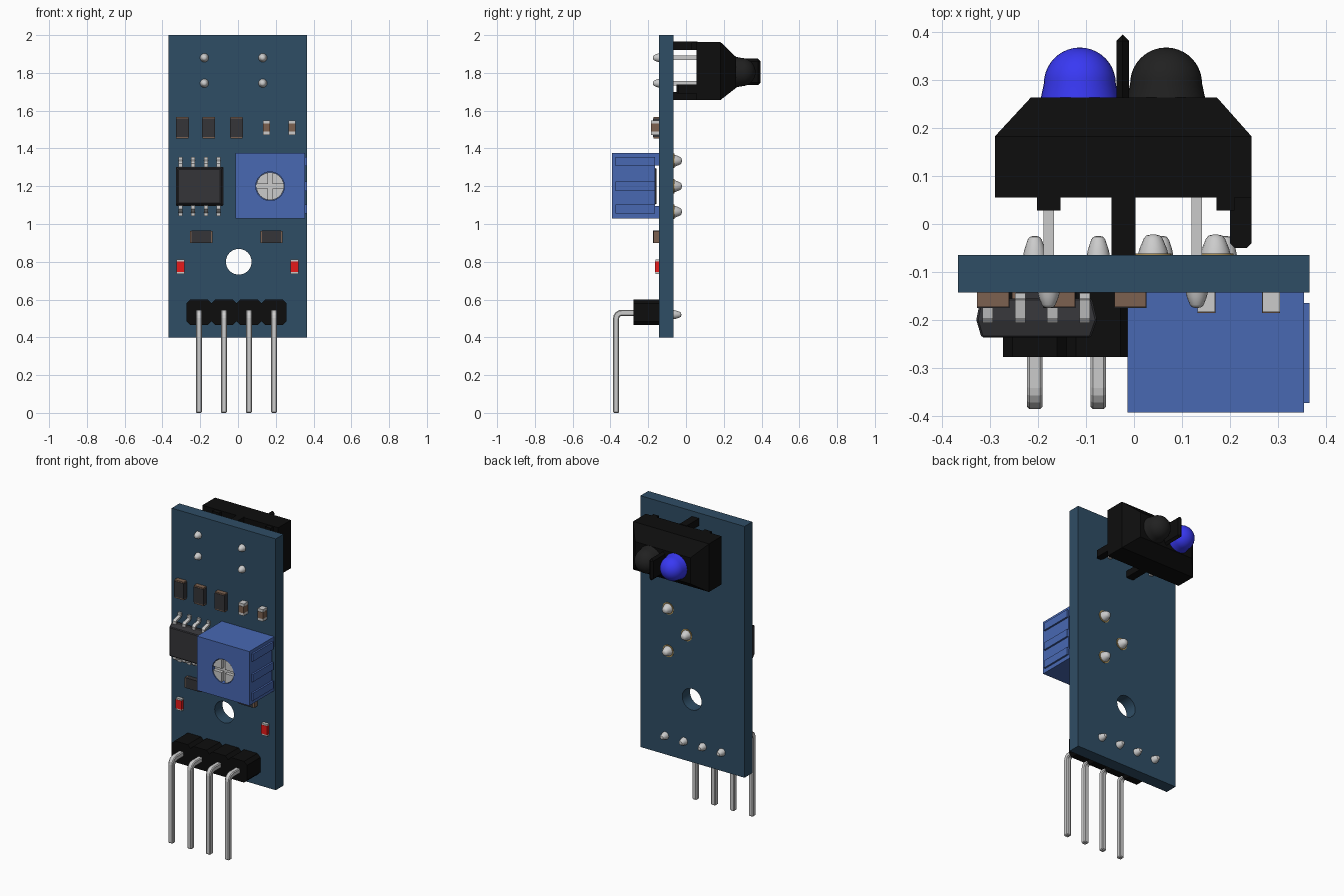
import bpy, bmesh, math
from mathutils import Vector

if "Cube" in bpy.data.objects:
    bpy.data.objects.remove(bpy.data.objects["Cube"])


def material(name, r, g, b):
    m = bpy.data.materials.new(name)
    m.diffuse_color = (r, g, b, 1)
    m.use_nodes = True
    m.node_tree.nodes["Principled BSDF"].inputs["Base Color"].default_value = m.diffuse_color
    return m


BOARD = material("board_blue", 0.028, 0.075, 0.13)
BLACK = material("black", 0.004, 0.004, 0.004)
DARK = material("dark_grey", 0.035, 0.035, 0.04)
LENS = material("dark_lens", 0.015, 0.015, 0.015)
BLUE = material("lens_blue", 0.04, 0.04, 0.9)
TRIM = material("trimmer_blue", 0.065, 0.14, 0.45)
METAL = material("metal", 0.55, 0.55, 0.54)
GOLD = material("gold", 0.45, 0.3, 0.1)
RED = material("red", 0.8, 0.01, 0.01)
BROWN = material("brown", 0.2, 0.12, 0.08)


def finish(name, bm, mat, bevel=0, smooth=False):
    bmesh.ops.recalc_face_normals(bm, faces=bm.faces)
    me = bpy.data.meshes.new(name)
    bm.to_mesh(me)
    bm.free()
    ob = bpy.data.objects.new(name, me)
    bpy.context.collection.objects.link(ob)
    me.materials.append(mat)
    if bevel:
        mod = ob.modifiers.new("bevel", 'BEVEL')
        mod.width, mod.segments = bevel, 1
    if smooth:
        bpy.ops.object.select_all(action='DESELECT')
        bpy.context.view_layer.objects.active = ob
        ob.select_set(True)
        bpy.ops.object.shade_smooth_by_angle(angle=math.radians(40))
    return ob


def loft(name, rings, mat, **kw):
    """Closed solid through rings of 3D points."""
    bm = bmesh.new()
    rows = [[bm.verts.new(p) for p in ring] for ring in rings]
    n = len(rows[0])
    for a, b in zip(rows, rows[1:]):
        for i in range(n):
            j = (i + 1) % n
            bm.faces.new((a[i], a[j], b[j], b[i]))
    bm.faces.new(rows[0])
    bm.faces.new(rows[-1])
    return finish(name, bm, mat, **kw)


def rect(y, x0, x1, z0, z1):
    return [(x0, y, z0), (x1, y, z0), (x1, y, z1), (x0, y, z1)]


def box(name, x0, x1, y0, y1, z0, z1, mat, **kw):
    return loft(name, [rect(y0, x0, x1, z0, z1), rect(y1, x0, x1, z0, z1)], mat, **kw)


def prism(name, poly, y0, y1, mat, **kw):
    return loft(name, [[(x, y, z) for x, z in poly] for y in (y0, y1)], mat, **kw)


def turned(name, x, z, profile, mat, n=24):
    """Round part about the y axis from (radius, y) pairs."""
    rings = [[(x + r * math.cos(2 * math.pi * i / n), y, z + r * math.sin(2 * math.pi * i / n))
              for i in range(n)] for r, y in profile]
    return loft(name, rings, mat, smooth=True)


def strip(name, path, t, x, w, mat, **kw):
    """Bent flat metal: a (y, z) path given thickness t and width w."""
    pts = [Vector(p) for p in path]
    left, right = [], []
    for i, p in enumerate(pts):
        d0 = (p - pts[i - 1]).normalized() if i else (pts[1] - p).normalized()
        d1 = (pts[i + 1] - p).normalized() if i < len(pts) - 1 else d0
        n0, n1 = Vector((-d0.y, d0.x)), Vector((-d1.y, d1.x))
        off = (n0 + n1) / (1 + n0.dot(n1)) * t / 2
        left.append(p + off)
        right.append(p - off)
    rings = [[(x - w / 2, *a), (x + w / 2, *a), (x + w / 2, *b), (x - w / 2, *b)]
             for a, b in zip(left, right)]
    return loft(name, rings, mat, **kw)


def cut(ob, cutter):
    mod = ob.modifiers.new("cut", 'BOOLEAN')
    mod.operation, mod.solver, mod.object = 'DIFFERENCE', 'EXACT', cutter
    bpy.ops.object.select_all(action='DESELECT')
    bpy.context.view_layer.objects.active = ob
    ob.select_set(True)
    bpy.ops.object.modifier_apply(modifier=mod.name)
    bpy.data.objects.remove(cutter)


F, B = -0.143, -0.065  # board front and back


def solder(name, x, z, y, h, r):
    turned(name, x, z, [(r, y), (r * 0.9, y + h * 0.3), (r * 0.62, y + h * 0.8),
                        (r * 0.45, y + h * 0.95), (r * 0.15, y + h)], METAL, 16)


# Circuit board with mounting hole
board = box("circuit_board", -0.367, 0.366, F, B, 0.4, 2.0, BOARD)
cut(board, turned("hole_cutter", 0.004, 0.80, [(0.068, -0.2), (0.068, 0)], BOARD, 40))

# Pin header: chamfered blocks, bent pins and back joints
for i in range(4):
    x = -0.207 + 0.1325 * i
    a, c = 0.0665, 0.02
    prism(f"header_block_{i}", [(x - a + c, 0.465), (x + a - c, 0.465), (x + a, 0.465 + c),
          (x + a, 0.6 - c), (x + a - c, 0.6), (x - a + c, 0.6), (x - a, 0.6 - c),
          (x - a, 0.465 + c)], -0.277, F, BLACK)
    bend = [(-0.34 - 0.03 * math.sin(t), 0.5 + 0.03 * math.cos(t))
            for t in (k * math.pi / 8 for k in range(5))]
    strip(f"header_pin_{i}", [(-0.15, 0.53)] + bend + [(-0.37, 0)], 0.032, x, 0.032,
          METAL, bevel=0.005)
    solder(f"header_joint_{i}", x, 0.52, B, 0.04, 0.024)

# Trimmer body with feet, side ribs and pocket
trimmer = box("trimmer_body", -0.014, 0.355, -0.393, -0.163, 1.03, 1.375, TRIM)
cut(trimmer, turned("pocket_cutter", 0.17, 1.2, [(0.076, -0.45), (0.076, -0.35)], TRIM, 40))
for i, z in enumerate((1.03, 1.31)):
    box(f"trimmer_foot_{i}", -0.014, 0.355, -0.163, F, z, z + 0.065, TRIM)
for i, z in enumerate((1.08, 1.2, 1.33)):
    box(f"trimmer_rib_{i}", 0.355, 0.366, -0.373, -0.165, z - 0.024, z + 0.024, TRIM)

# Trimmer cross-slotted screw
turned("screw_base", 0.17, 1.2, [(0.074, -0.368), (0.074, -0.35)], METAL, 40)
s, r = 0.012, 0.073
t0 = math.asin(s / r)
for q in range(4):
    quad = [(s, s)] + [(r * math.cos(t), r * math.sin(t)) for t in
                       (t0 + (math.pi / 2 - 2 * t0) * k / 8 for k in range(9))]
    ca, sa = round(math.cos(q * math.pi / 2)), round(math.sin(q * math.pi / 2))
    prism(f"screw_quadrant_{q}", [(0.17 + u * ca - v * sa, 1.2 + u * sa + v * ca)
                                  for u, v in quad], -0.39, -0.367, METAL)

# Trimmer joints on the back
for i, (x, z) in enumerate(((0.17, 1.335), (0.04, 1.2), (0.17, 1.065))):
    turned(f"trimmer_pad_{i}", x, z, [(0.038, B), (0.038, B + 0.003)], GOLD)
    solder(f"trimmer_joint_{i}", x, z, B, 0.043, 0.032)

# Eight-leg chip
loft("chip_body", [rect(-0.237, -0.318, -0.09, 1.108, 1.292), rect(-0.2, -0.329, -0.077, 1.095, 1.303),
                   rect(-0.155, -0.32, -0.088, 1.106, 1.294)], DARK, bevel=0.004)
for i in range(4):
    for side in (-1, 1):
        path = [(-0.2, 0.09), (-0.2, 0.118), (-0.193, 0.124), (-0.157, 0.132), (-0.15, 0.138), (-0.15, 0.157)]
        strip(f"chip_leg_{i}_{'top' if side > 0 else 'bottom'}",
              [(y, 1.199 + side * d) for y, d in path], 0.012, -0.305 + 0.0675 * i, 0.022, METAL)


def chip_part(name, x, z, w, h, y, end, mid_mat, end_mat, upright=True):
    """Surface-mount part: coloured middle between two metal ends."""
    def piece(label, a, b, depth, mat, k):
        if upright:
            box(name + label, x - w / 2 * k, x + w / 2 * k, depth, F, z + a, z + b, mat)
        else:
            box(name + label, x + a, x + b, depth, F, z - w / 2 * k, z + w / 2 * k, mat)
    piece("_middle", -h / 2 + end, h / 2 - end, y, mid_mat, 1)
    piece("_end_a", -h / 2, -h / 2 + end, y + 0.002, end_mat, 0.97)
    piece("_end_b", h / 2 - end, h / 2, y + 0.002, end_mat, 0.97)


# Resistors, capacitors and indicator lights
for i, x in enumerate((-0.294, -0.156, -0.008)):
    chip_part(f"upper_resistor_{i}", x, 1.51, 0.068, 0.115, -0.175, 0.008, DARK, BROWN)
for i, x in enumerate((-0.195, 0.177)):
    chip_part(f"lower_resistor_{i}", x, 0.932, 0.065, 0.118, -0.175, 0.008, DARK, BROWN, False)
for i, x in enumerate((0.151, 0.286)):
    chip_part(f"capacitor_{i}", x, 1.51, 0.038, 0.076, -0.186, 0.017, BROWN, METAL)
for i, x in enumerate((-0.304, 0.299)):
    chip_part(f"indicator_{i}", x, 0.774, 0.042, 0.076, -0.164, 0.01, RED, METAL)

# Sensor housing tapering to its face
wide, face = (-0.29, 0.245, 1.657, 1.963), (-0.215, 0.173, 1.72, 1.885)
loft("sensor_housing", [rect(0.055, *wide), rect(0.183, *wide), rect(0.264, *face)], BLACK)
box("sensor_divider", -0.037, -0.01, 0.2, 0.395, 1.735, 1.875, BLACK, bevel=0.02)
for i, (z0, z1) in enumerate(((1.657, 1.7), (1.92, 1.966))):
    box(f"sensor_peg_{i}", -0.047, 0.003, B, 0.06, z0, z1, BLACK)
for i, (x0, x1) in enumerate(((-0.202, -0.153), (0.172, 0.21))):
    box(f"sensor_standoff_{i}", x0, x1, 0.028, 0.06, 1.92, 1.96, BLACK)
loft("sensor_clip", [[(x, y, z) for x, y in ((0.2, -0.04), (0.21, -0.05), (0.235, -0.05), (0.245, -0.04),
     (0.245, 0.07), (0.2, 0.07))] for z in (1.692, 1.738)], BLACK)

# Emitter and receiver domes
for name, x, mat in (("emitter_dome", -0.113, BLUE), ("receiver_dome", 0.067, LENS)):
    dome = [(0.075 * math.cos(t), 0.293 + 0.075 * math.sin(t)) for t in
            (k * math.pi / 20.5 for k in range(11))]
    turned(name, x, 1.804, [(0.083, 0.255)] + dome, mat, 32)

# Sensor leads and front joints
for i, (x, z) in enumerate((a, b) for a in (-0.178, 0.131) for b in (1.745, 1.88)):
    box(f"sensor_lead_{i}", x - 0.011, x + 0.011, F, 0.06, z - 0.011, z + 0.011, METAL)
    solder(f"sensor_joint_{i}", x, z, F, -0.032, 0.023)
